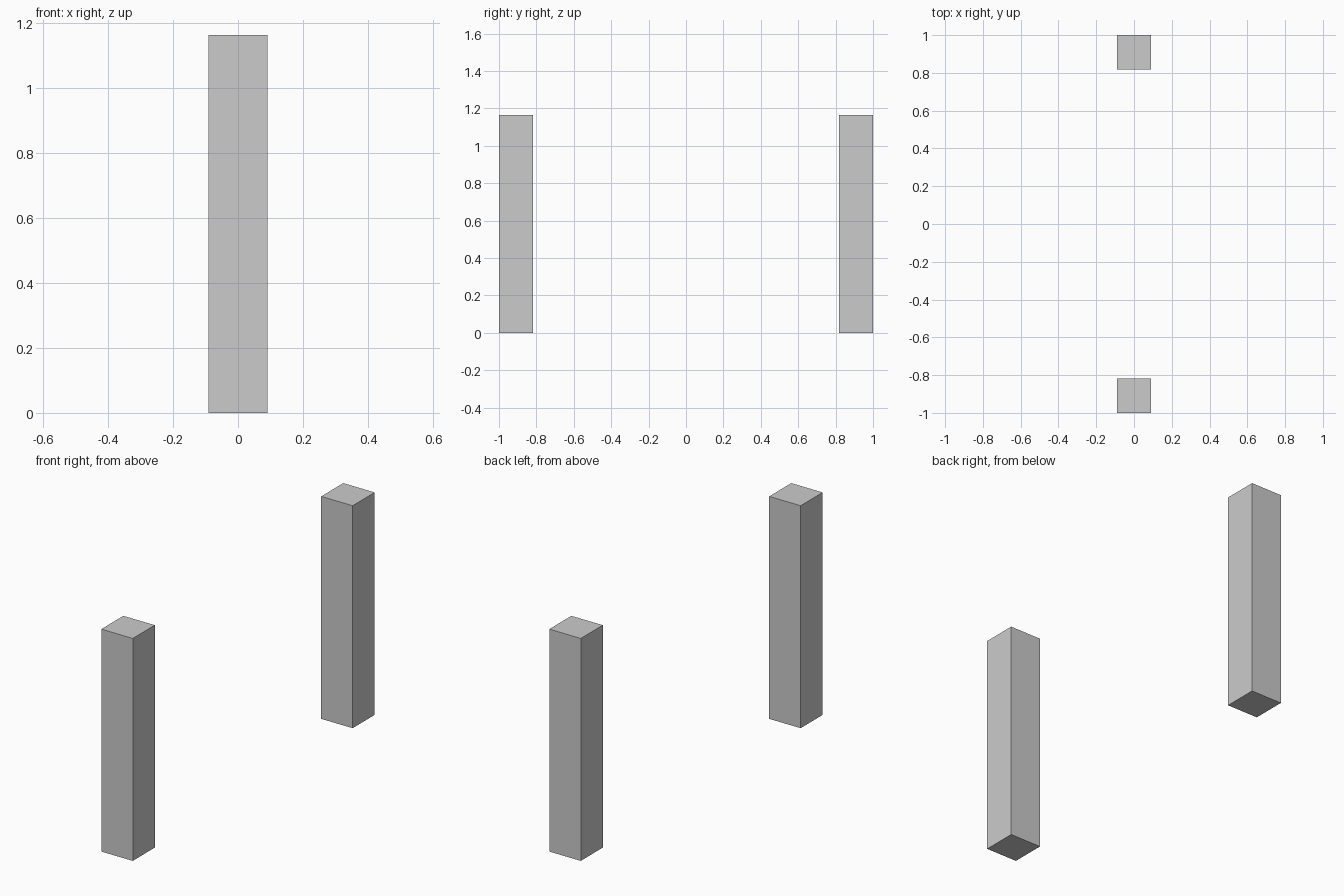
import bpy

if "Cube" in bpy.data.objects:
    bpy.data.objects.remove(bpy.data.objects["Cube"])

WIDTH, HEIGHT, LENGTH = 0.182, 1.164, 2.0


def post(name, side):
    # square post standing on the ground at one end of the model
    bpy.ops.mesh.primitive_cube_add(
        size=1, location=(0, side * (LENGTH - WIDTH) / 2, HEIGHT / 2))
    obj = bpy.context.object
    obj.name = name
    obj.scale = (WIDTH, WIDTH, HEIGHT)
    bpy.ops.object.transform_apply(location=False, rotation=False, scale=True)


# matching front and back posts
for name, side in (("front_post", -1), ("back_post", 1)):
    post(name, side)
